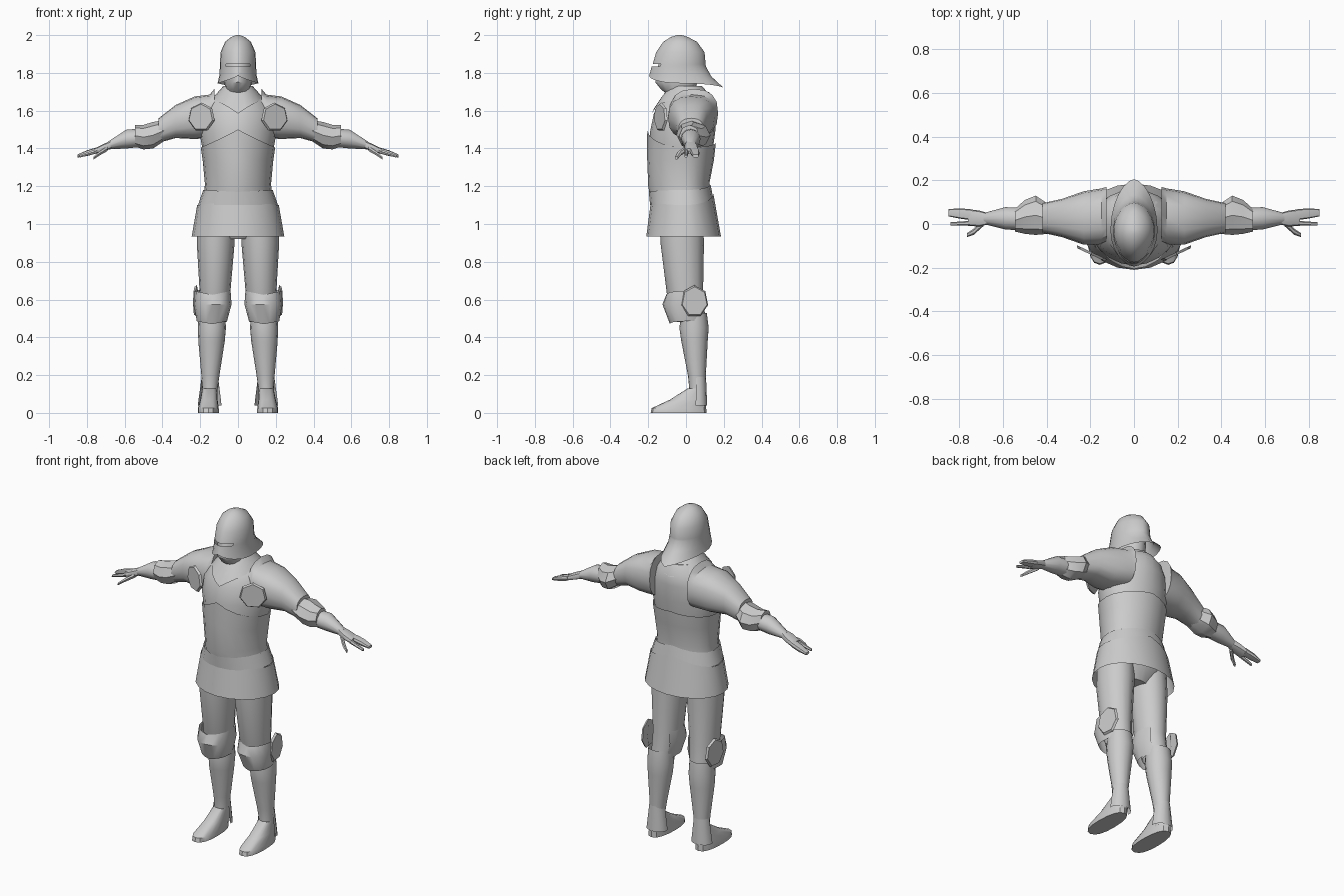
import bpy, bmesh, math
from mathutils import Matrix, Vector

steel = bpy.data.materials.new("plain steel grey")
steel.diffuse_color = (0.6, 0.6, 0.6, 1)


def finish(name, bm, mirror, angle=35):
    bmesh.ops.recalc_face_normals(bm, faces=bm.faces)
    me = bpy.data.meshes.new(name)
    bm.to_mesh(me)
    bm.free()
    me.materials.append(steel)
    ob = bpy.data.objects.new(name, me)
    bpy.context.collection.objects.link(ob)
    if mirror:
        ob.modifiers.new("mirror", 'MIRROR')
    bpy.ops.object.select_all(action='DESELECT')
    ob.select_set(True)
    bpy.context.view_layer.objects.active = ob
    bpy.ops.object.shade_smooth_by_angle(angle=math.radians(angle))
    return ob


def loft(name, secs, n=16, turn=0, mirror=False, caps=(False, False),
         px=1.0, py=1.0, arc=None, cut=None):
    """Rings (x, y, z, width, front, back, front rise, back rise), turned about Y."""
    bm = bmesh.new()
    rot = Matrix.Rotation(math.radians(turn), 3, 'Y')
    a0, a1 = arc or (-90, 270)
    m = n + 1 if arc else n
    rings = []
    for s in secs:
        x, y, z, w, f, b, df, db = (tuple(s) + (0, 0))[:8]
        ring = []
        for i in range(m):
            a = math.radians(a0 + (a1 - a0) * i / n)
            c, sn = math.cos(a), math.sin(a)
            cx = math.copysign(abs(c) ** px, c)
            sy = math.copysign(abs(sn) ** py, sn)
            rise = (df if sn < 0 else db) * (1 - abs(c))
            p = rot @ Vector((w * cx, (f if sn < 0 else b) * sy, rise))
            ring.append(bm.verts.new(p + Vector((x, y, z))))
        rings.append(ring)
    for r, q in zip(rings, rings[1:]):
        for i in range(n):
            j = (i + 1) % m
            bm.faces.new((r[i], r[j], q[j], q[i]))
    if caps[0]:
        bm.faces.new(rings[0])
    if caps[1]:
        bm.faces.new(rings[-1])
    if cut:
        gone = [f for f in bm.faces if cut(f.calc_center_median())]
        bmesh.ops.delete(bm, geom=gone, context='FACES')
    return finish(name, bm, mirror)


def limb(name, secs, n=12, py=1.0, caps=(True, True)):
    """Arm piece from (x, top z, bottom z, front y, back y) stations."""
    rows = []
    for x, t, b, f, k in secs:
        rows.append((x, (f + k) / 2, (t + b) / 2, (t - b) / 2, (k - f) / 2, (k - f) / 2))
    return loft(name, rows, n, 90, True, caps, px=py, py=py)


def plate(name, loc, normal, r, sides, depth=0.012, stretch=1.0):
    bm = bmesh.new()
    bmesh.ops.create_cone(bm, segments=sides, radius1=r, radius2=r * 0.9,
                          depth=depth, cap_ends=True)
    q = Vector(normal).to_track_quat('Z', 'Y').to_matrix().to_4x4()
    bmesh.ops.transform(bm, matrix=Matrix.Translation(loc) @ q @ Matrix.Diagonal((1, stretch, 1, 1)),
                        verts=bm.verts)
    finish(name, bm, True)


# helmet with eye slit and pointed neck tail
loft("helmet", [
    (0, -.03, 1.745, .108, .165, .235, .04, -.03),
    (0, -.03, 1.79, .098, .158, .165, .02, -.01),
    (0, -.03, 1.834, .096, .152, .135),
    (0, -.03, 1.846, .096, .146, .134),
    (0, -.03, 1.91, .092, .128, .128),
    (0, -.03, 1.965, .068, .09, .088),
    (0, -.035, 1.99, .036, .045, .045),
    (0, -.035, 2.0, .01, .012, .012)], n=24, px=1.2, caps=(False, True),
    cut=lambda c: 1.834 < c.z < 1.846 and c.y < -.12)

# head and neck inside the helmet
loft("head", [
    (0, -.03, 1.60, .075, .07, .08),
    (0, -.02, 1.685, .06, .075, .08),
    (0, -.03, 1.71, .062, .1, .08),
    (0, -.03, 1.75, .075, .132, .09),
    (0, -.03, 1.85, .078, .115, .1),
    (0, -.03, 1.93, .05, .07, .07)], caps=(True, True))

# collar and breastplates
loft("collar", [
    (0, .02, 1.665, .135, .2, .137, -.08, -.03),
    (0, .01, 1.70, .105, .14, .11, -.03, -.01),
    (0, .0, 1.73, .078, .085, .085)], n=20, px=1.1)
loft("upper_breastplate", [
    (0, 0, 1.38, .185, .19, .14),
    (0, 0, 1.49, .205, .19, .155),
    (0, 0, 1.585, .195, .17, .16),
    (0, .01, 1.65, .155, .145, .145),
    (0, .01, 1.70, .10, .09, .11)], n=20, px=1.08, caps=(False, True))
loft("lower_breastplate", [
    (0, 0, 1.405, .197, .205, .158, .095, .025),
    (0, 0, 1.33, .186, .206, .148, .03, .01),
    (0, 0, 1.21, .175, .2, .125, -.01, .01),
    (0, 0, 1.15, .182, .19, .13)], n=20, px=1.08)
loft("waist_band", [
    (0, 0, 1.18, .184, .197, .13, -.01, .03),
    (0, 0, 1.10, .212, .19, .145, 0, .03)], n=20)
loft("armour_skirt", [
    (0, 0, 1.10, .216, .185, .145, .025, .06),
    (0, 0, .935, .245, .21, .185)], n=20)
loft("hips", [
    (0, 0, 1.15, .175, .17, .12),
    (0, -.01, 1.0, .2, .14, .11),
    (0, -.01, .92, .09, .09, .07)], caps=(True, True))

# shoulders and arms
limb("shoulder_plate", [
    (.125, 1.715, 1.46, -.085, .17),
    (.15, 1.685, 1.455, -.095, .163),
    (.23, 1.675, 1.45, -.095, .15),
    (.33, 1.63, 1.455, -.06, .115),
    (.42, 1.56, 1.43, -.04, .095)], n=16, py=.8)
limb("elbow_plate", [
    (.39, 1.55, 1.44, -.045, .09),
    (.45, 1.54, 1.40, -.05, .13),
    (.50, 1.525, 1.395, -.045, .11),
    (.545, 1.525, 1.41, -.035, .07)], n=8)
limb("forearm", [
    (.50, 1.505, 1.41, -.03, .075),
    (.59, 1.50, 1.40, -.025, .077),
    (.69, 1.435, 1.395, .0, .05)])
limb("hand", [
    (.67, 1.443, 1.398, -.002, .05),
    (.71, 1.425, 1.385, -.012, .062),
    (.76, 1.40, 1.37, -.008, .068)], n=10, py=.7)
limb("fingers", [
    (.75, 1.405, 1.373, .018, .068),
    (.80, 1.39, 1.36, .025, .072),
    (.85, 1.368, 1.352, .035, .068)], n=8, py=.6)
limb("index_finger", [
    (.75, 1.398, 1.373, -.008, .015),
    (.84, 1.366, 1.35, -.008, .008)], n=6)
limb("thumb", [
    (.69, 1.415, 1.385, -.01, .02),
    (.735, 1.385, 1.36, -.05, -.022),
    (.765, 1.358, 1.34, -.06, -.042)], n=6)
plate("armpit_disc", (.195, -.135, 1.565), (.42, -.9, 0), .078, 7)

# legs
loft("thigh", [
    (.115, -.02, 1.02, .1, .12, .11),
    (.118, -.02, .90, .1, .115, .115),
    (.122, -.01, .62, .08, .09, .1),
    (.13, .02, .48, .068, .07, .085)], mirror=True)
loft("knee_plate", [
    (.134, -.01, .645, .095, .095, .11, -.02, .02),
    (.134, -.01, .575, .1, .115, .11),
    (.138, -.01, .485, .08, .075, .11, -.015, .02)],
    n=12, arc=(-222, 42), mirror=True, py=.8)
plate("knee_wing", (.224, .045, .59), (1, .12, 0), .075, 7, stretch=1.15)
loft("greave", [
    (.138, .045, .53, .07, .07, .065),
    (.138, .045, .45, .074, .08, .075),
    (.14, .045, .38, .07, .07, .07),
    (.146, .055, .2, .048, .045, .05),
    (.149, .06, .12, .04, .042, .042),
    (.15, .06, .04, .042, .045, .046)], mirror=True)
loft("ankle_flap", [
    (.149, .06, .19, .044, .04, .046),
    (.15, .06, .04, .064, .05, .052)], n=8, arc=(-10, 190), mirror=True)
loft("foot", [
    (.157, -.05, 0, .056, .137, .158),
    (.157, -.05, .025, .055, .132, .157),
    (.154, .01, .07, .046, .095, .095),
    (.15, .055, .13, .038, .045, .045)],
    mirror=True, caps=(True, True), py=.9, px=.8)
